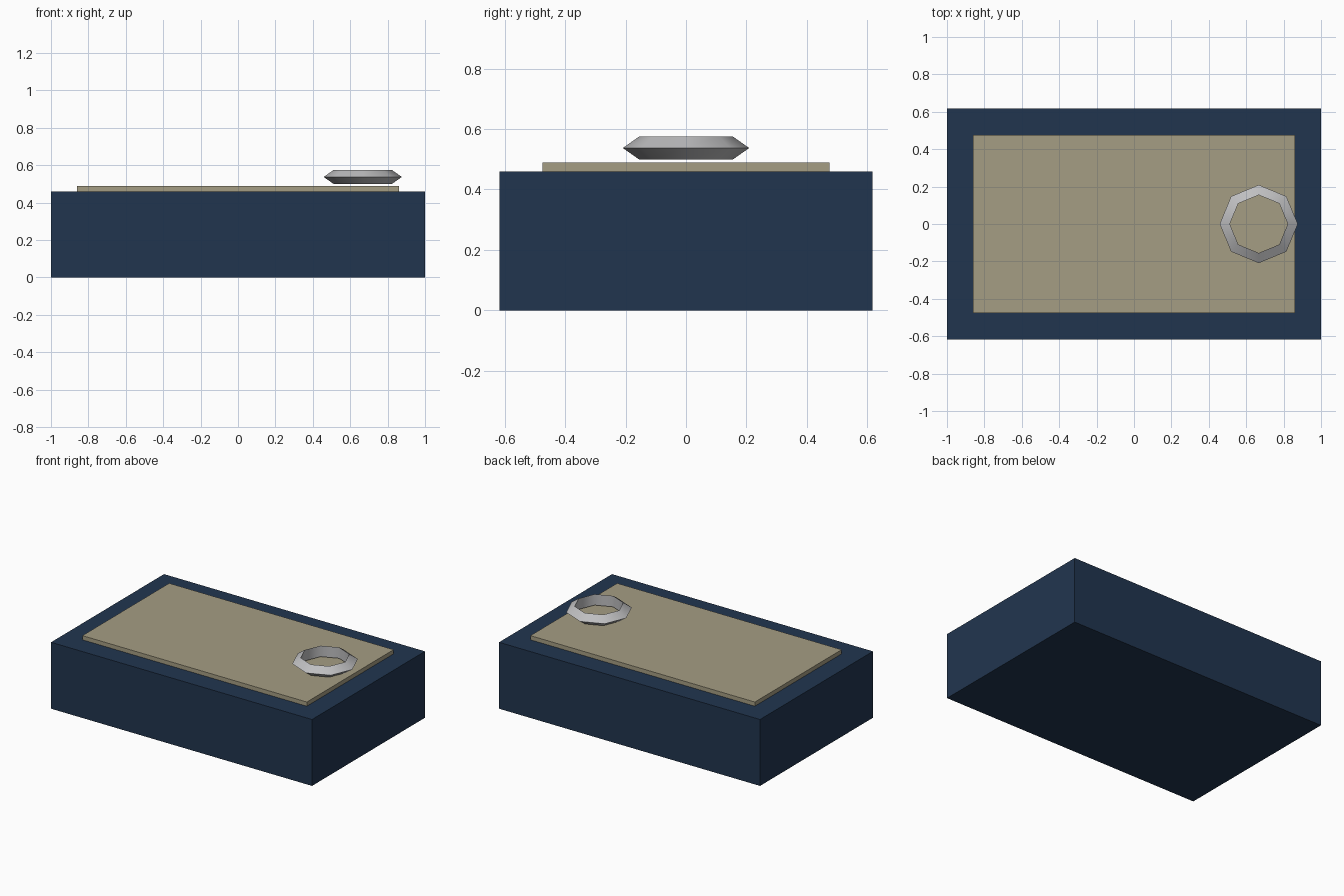
import bpy
import bmesh
from math import cos, sin, pi, radians

cube = bpy.data.objects.get("Cube")
if cube:
    bpy.data.objects.remove(cube, do_unlink=True)


def material(name, rgb):
    mat = bpy.data.materials.new(name)
    mat.use_nodes = True
    color = (*rgb, 1)
    mat.diffuse_color = color
    mat.node_tree.nodes["Principled BSDF"].inputs["Base Color"].default_value = color
    return mat


def add_object(name, bm, mat):
    bmesh.ops.recalc_face_normals(bm, faces=bm.faces)
    mesh = bpy.data.meshes.new(name)
    bm.to_mesh(mesh)
    bm.free()
    mesh.materials.append(mat)
    obj = bpy.data.objects.new(name, mesh)
    bpy.context.collection.objects.link(obj)
    return obj


def block(name, width, depth, bottom, top, mat):
    bm = bmesh.new()
    bmesh.ops.create_cube(bm, size=1)
    bmesh.ops.scale(bm, vec=(width, depth, top - bottom), verts=bm.verts)
    bmesh.ops.translate(bm, vec=(0, 0, (bottom + top) / 2), verts=bm.verts)
    return add_object(name, bm, mat)


def ring(name, profile, sides, location, mat):
    """Sweep a closed (radius, height) profile around the vertical axis."""
    bm = bmesh.new()
    loops = []
    for i in range(sides):
        a = 2 * pi * i / sides
        loops.append([bm.verts.new((r * cos(a), r * sin(a), z)) for r, z in profile])
    count = len(profile)
    for i in range(sides):
        here, there = loops[i], loops[(i + 1) % sides]
        for j in range(count):
            k = (j + 1) % count
            bm.faces.new((here[j], there[j], there[k], here[k]))
    obj = add_object(name, bm, mat)
    obj.location = location
    return obj


navy = material("navy", (0.0152, 0.0356, 0.0782))
tan = material("tan", (0.376, 0.337, 0.227))
silver = material("silver", (0.52, 0.52, 0.53))

# Solid body and the raised panel on its top
block("body", 2, 1.236, 0, 0.46, navy)
block("top_panel", 1.72, 0.95, 0.46, 0.489, tan)

# Eight-sided ring with a triangular section, hovering just above the panel
handle = ring("ring", [(0.209, 0), (0.155, 0.038), (0.155, -0.038)], 8,
              (0.667, 0, 0.537), silver)
bpy.ops.object.select_all(action="DESELECT")
handle.select_set(True)
bpy.context.view_layer.objects.active = handle
bpy.ops.object.shade_smooth_by_angle(angle=radians(50))
